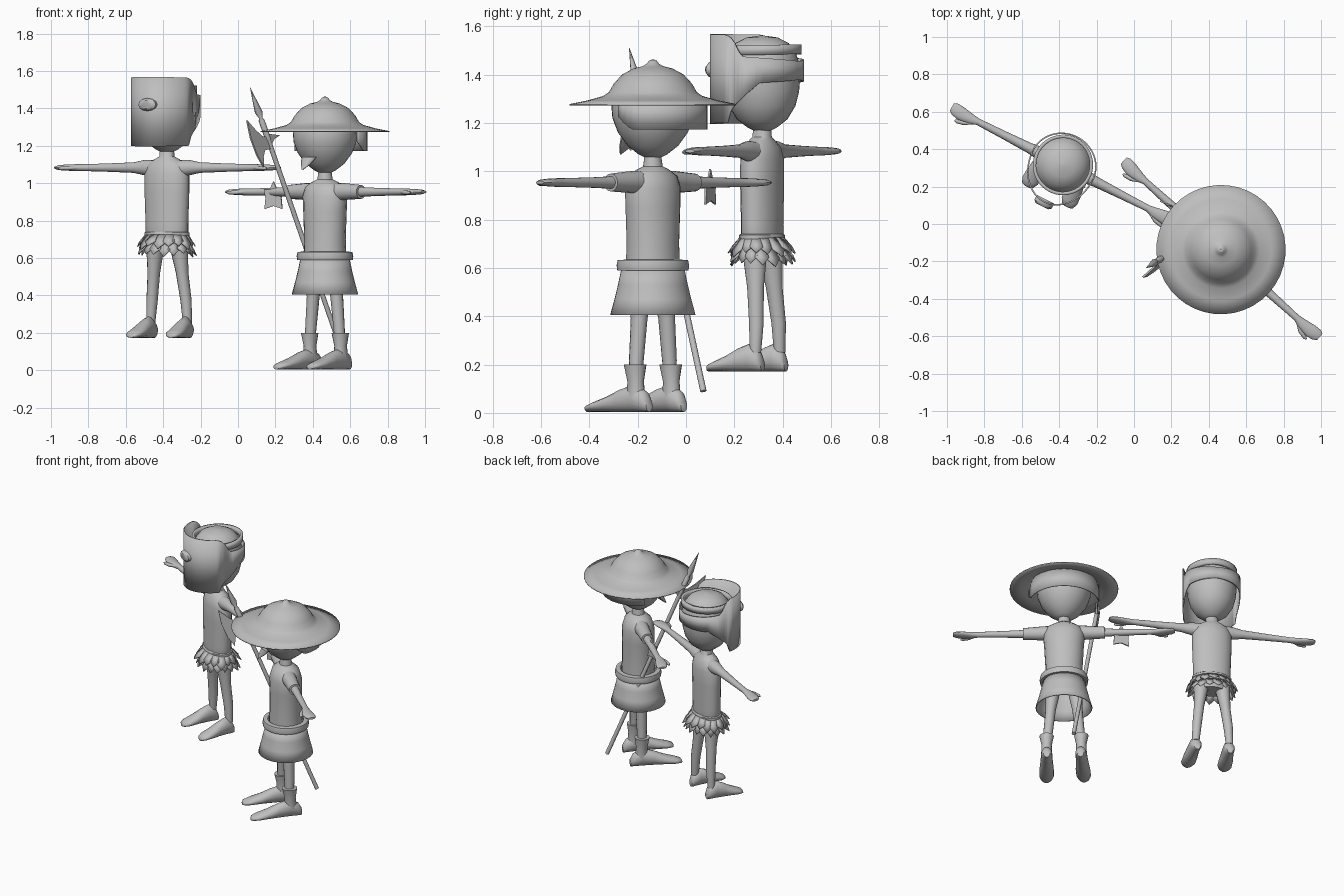
import bpy, bmesh, math, random
from mathutils import Matrix, Vector

if "Cube" in bpy.data.objects:
    bpy.data.objects.remove(bpy.data.objects["Cube"])

random.seed(4)
grey = bpy.data.materials.new("plain grey")
grey.diffuse_color = (0.52, 0.52, 0.52, 1)
grey.use_nodes = True
grey.node_tree.nodes["Principled BSDF"].inputs["Base Color"].default_value = grey.diffuse_color


def make(name, verts, faces, M=Matrix(), thick=0.0, angle=45):
    me = bpy.data.meshes.new(name)
    me.from_pydata([M @ Vector(v) for v in verts], [], faces)
    bm = bmesh.new()
    bm.from_mesh(me)
    bmesh.ops.remove_doubles(bm, verts=bm.verts, dist=1e-5)
    bmesh.ops.recalc_face_normals(bm, faces=bm.faces)
    bm.to_mesh(me)
    bm.free()
    ob = bpy.data.objects.new(name, me)
    bpy.context.collection.objects.link(ob)
    me.materials.append(grey)
    if thick:
        mod = ob.modifiers.new("thickness", 'SOLIDIFY')
        mod.thickness = thick
        mod.offset = 0
    bpy.ops.object.select_all(action='DESELECT')
    ob.select_set(True)
    bpy.context.view_layer.objects.active = ob
    bpy.ops.object.shade_smooth_by_angle(angle=math.radians(angle))
    return ob


def loft(name, rings, axis, M, side=1, n=20, cap=True, thick=0.0):
    """rings: (position on axis, centre 1, centre 2, radius 1, radius 2)"""
    verts, faces = [], []
    for p, c1, c2, r1, r2 in rings:
        for i in range(n):
            a = 2 * math.pi * i / n
            u, v = c1 + r1 * math.cos(a), c2 + r2 * math.sin(a)
            x, y, z = {'x': (p, u, v), 'y': (u, p, v), 'z': (u, v, p)}[axis]
            verts.append((x * side, y, z))
    for k in range(len(rings) - 1):
        for i in range(n):
            j = (i + 1) % n
            faces.append((k * n + i, k * n + j, (k + 1) * n + j, (k + 1) * n + i))
    if cap:
        faces += [tuple(range(n)), tuple(range(len(verts) - n, len(verts)))]
    return make(name, verts, faces, M, thick)


def lathe(name, prof, M, n=28, sx=1, sy=1, cap=True, thick=0.0):
    return loft(name, [(z, 0, 0, max(r, 1e-3) * sx, max(r, 1e-3) * sy) for r, z in prof],
                'z', M, n=n, cap=cap, thick=thick)


def plate(name, outline, t, direction):
    d = Vector(direction).normalized() * t / 2
    n = len(outline)
    verts = [Vector(p) + d for p in outline] + [Vector(p) - d for p in outline]
    faces = [tuple(range(n)), tuple(range(n, 2 * n))]
    faces += [(i, (i + 1) % n, n + (i + 1) % n, n + i) for i in range(n)]
    return make(name, verts, faces, angle=20)


def interp(x, pts):
    for (x0, y0), (x1, y1) in zip(pts, pts[1:]):
        if x <= x1:
            return y0 + (y1 - y0) * (x - x0) / (x1 - x0)
    return pts[-1][1]


def band(name, M, rx, front, back, top, bottom, a0, a1, n, thick):
    """curved sheet round the head, angles in degrees from the front"""
    verts, faces = [], []
    for i in range(n + 1):
        a = a0 + (a1 - a0) * i / n
        t = math.radians(a)
        x, y = rx * math.sin(t), -(front if math.cos(t) > 0 else back) * math.cos(t)
        verts += [(x, y, interp(abs(a), bottom)), (x, y, interp(abs(a), top))]
    faces = [(2 * i, 2 * i + 2, 2 * i + 3, 2 * i + 1) for i in range(n)]
    return make(name, verts, faces, M, thick)


def limbs(who, M, arm_z, reach, hip_z, ankle_z, sole, toe, leg_back):
    for s, tag in ((-1, "right"), (1, "left")):
        L = reach
        # arm and mitten hand
        loft(f"{who}_{tag}_arm", [
            (.07, 0, arm_z - .005, .045, .045), (.13, 0, arm_z, .037, .042),
            (.20, 0, arm_z, .028, .028), (.36, 0, arm_z, .022, .022),
            (L - .16, 0, arm_z, .018, .018), (L - .12, -.004, arm_z, .028, .018),
            (L - .06, -.002, arm_z, .037, .016), (L - .02, .004, arm_z, .034, .013),
            (L, .006, arm_z, .022, .007)], 'x', M, s, 16)
        loft(f"{who}_{tag}_thumb", [
            (L - .14, -.015, arm_z, .010, .010), (L - .10, -.038, arm_z - .003, .013, .011),
            (L - .06, -.048, arm_z - .004, .011, .010), (L - .045, -.05, arm_z - .004, .004, .004)],
            'x', M, s, 10)
        # leg
        loft(f"{who}_{tag}_leg", [
            (ankle_z, .11, leg_back, .024, .024), (ankle_z + .12, .102, leg_back, .030, .031),
            (hip_z - .16, .085, leg_back / 2, .033, .036), (hip_z, .068, 0, .05, .055)],
            'z', M, s, 14)
        # foot
        rings = []
        for f, w, h in ((-.3, .020, .05), (-.22, .033, .085), (0, .036, .115), (.28, .040, .095),
                        (.55, .046, .065), (.82, .046, .042), (.96, .032, .03), (1, .015, .018)):
            rings.append((-toe * f, .11 + .01 * f, sole + h / 2, w, h / 2))
        loft(f"{who}_{tag}_foot", rings, 'y', M, s, 16)


# ---------------- masked figure ----------------
A = Matrix.Translation((-.38, .315, 0)) @ Matrix.Rotation(math.radians(-27), 4, 'Z')
lathe("masked_head", [(.03, 1.165), (.06, 1.18), (.105, 1.215), (.138, 1.27), (.153, 1.33), (.158, 1.39),
                      (.155, 1.44), (.14, 1.49), (.11, 1.53), (.065, 1.553), (0, 1.562)], A)
loft("masked_torso", [(.64, 0, 0, .09, .065), (.70, 0, 0, .122, .078), (.78, 0, 0, .122, .076),
                      (.95, 0, 0, .128, .079), (1.05, 0, 0, .128, .078), (1.10, 0, 0, .112, .066),
                      (1.125, 0, 0, .075, .05), (1.142, 0, 0, .042, .04), (1.20, 0, 0, .036, .036)], 'z', A)
limbs("masked", A, 1.083, .67, .68, .25, .172, .19, .025)

# face mask that narrows to a band behind the head
band("face_mask", A, .178, .220, .168,
     [(0, 1.568), (68, 1.565), (78, 1.545), (88, 1.475), (180, 1.455)],
     [(0, 1.195), (70, 1.2), (76, 1.26), (92, 1.31), (115, 1.365), (180, 1.378)], -180, 180, 72, .008)
band("head_strap", A, .152, .152, .154, [(0, 1.515), (180, 1.525)], [(0, 1.475), (180, 1.485)],
     -180, 180, 48, .018)
loft("mask_knob", [(-.205, 0, 1.42, .052, .034), (-.235, 0, 1.42, .052, .034),
                   (-.247, 0, 1.42, .036, .022)], 'y', A, n=12)

# leaf skirt in two rows
for row, (z0, drop, flare) in enumerate(((.725, .07, .055), (.69, .075, .05))):
    verts, faces = [], []
    count = 17
    for i in range(count):
        a = 2 * math.pi * (i + .5 * row) / count
        fl, dr = flare * random.uniform(.6, 1.1), drop * random.uniform(.85, 1.2)
        base = len(verts)
        for t, da in ((0, -.17), (0, .17), (.6, .23), (1, 0), (.6, -.23)):
            k = fl * t ** .8
            verts.append(((.122 + k * .8) * math.cos(a + da), (.082 + k * 1.15) * math.sin(a + da), z0 - dr * t))
        faces.append(tuple(range(base, base + 5)))
    make(f"leaf_skirt_row_{row + 1}", verts, faces, A, .005)
lathe("leaf_skirt_waistband", [(.122, .715), (.128, .72), (.128, .735), (.121, .74)], A, sy=.66)

# ---------------- guard figure ----------------
B = Matrix.Translation((.465, -.137, 0)) @ Matrix.Rotation(math.radians(-42), 4, 'Z')
lathe("guard_head", [(.03, 1.055), (.06, 1.07), (.105, 1.105), (.145, 1.16), (.168, 1.22), (.172, 1.27),
                     (.16, 1.32), (.1, 1.38), (0, 1.40)], B)
loft("guard_tunic", [(.58, 0, 0, .122, .108), (.70, 0, 0, .118, .102), (.85, 0, 0, .126, .103),
                     (.93, 0, 0, .133, .1), (.98, 0, 0, .118, .085), (1.005, 0, 0, .08, .06),
                     (1.02, 0, 0, .042, .04), (1.07, 0, 0, .034, .034)], 'z', B)
lathe("guard_belt", [(.125, .588), (.152, .59), (.155, .61), (.15, .632), (.12, .634)], B, sy=.95, cap=False)
lathe("tunic_skirt", [(.130, .60), (.145, .53), (.160, .47), (.178, .405)], B, sy=.96, cap=False, thick=.006)
limbs("guard", B, .953, .705, .55, .10, .004, .255, 0)
for s, tag in ((-1, "right"), (1, "left")):
    loft(f"guard_{tag}_sleeve", [(.08, 0, .952, .05, .05), (.14, 0, .955, .043, .045),
                                 (.26, 0, .953, .038, .037)], 'x', B, s, 16)
    loft(f"guard_{tag}_boot_cuff", [(.06, .11, .005, .036, .042), (.13, .11, .003, .032, .036),
                                    (.20, .11, 0, .046, .048)], 'z', B, s, 16)

# kettle hat, neck guard and pointed beard
lathe("hat", [(.345, 1.275), (.27, 1.29), (.205, 1.308), (.18, 1.325), (.16, 1.36), (.125, 1.398),
              (.08, 1.422), (.04, 1.432), (.024, 1.442), (.014, 1.455), (0, 1.46)],
      B, n=40, cap=False, thick=.006)
band("neck_guard", B, .222, .222, .225, [(0, 1.295), (180, 1.295)],
     [(0, 1.23), (92, 1.225), (108, 1.172), (180, 1.172)], 92, 268, 28, .006)
loft("beard", [(1.14, 0, -.125, .05, .03), (1.10, 0, -.155, .03, .018), (1.07, 0, -.18, .003, .003)],
     'z', B, n=10)

# cloth tag hanging on the right arm
tag = [(0, 1.01), (.022, .965), (.055, .965), (.046, .92), (.052, .862), (0, .878),
       (-.052, .862), (-.046, .92), (-.055, .965), (-.022, .965)]
plate("arm_cloth", [(.19 + .91 * d, .10 - .41 * d, z) for d, z in tag], .008, (.41, .91, 0))

# ---------------- halberd ----------------
low, tip = Vector((.56, .072, .09)), Vector((.065, -.235, 1.51))
axis = (tip - low).normalized()
forward = Vector((-.669, -.743, 0))
H = Matrix.Translation(low) @ axis.to_track_quat('Z', 'Y').to_matrix().to_4x4()
length = (tip - low).length
lathe("halberd_shaft", [(.013, 0), (.013, length - .2)], H, n=12)
lathe("halberd_point", [(.016, length - .30), (.017, length - .19), (.010, length - .175),
                        (.021, length - .14), (.001, length)], H, n=8)


def on_shaft(z, d):
    return low + (tip - low) * ((z - low.z) / (tip.z - low.z)) + forward * d


normal = axis.cross(forward)
plate("halberd_blade", [on_shaft(z, d) for z, d in (
    (1.185, 0), (1.175, .06), (1.14, .09), (1.085, .115), (1.15, .135), (1.24, .138),
    (1.335, .118), (1.28, .075), (1.25, .04), (1.245, 0))], .010, normal)
plate("halberd_back_spike", [on_shaft(z, d) for z, d in (
    (1.20, 0), (1.235, -.045), (1.255, -.1), (1.26, -.045), (1.265, 0))], .012, normal)
